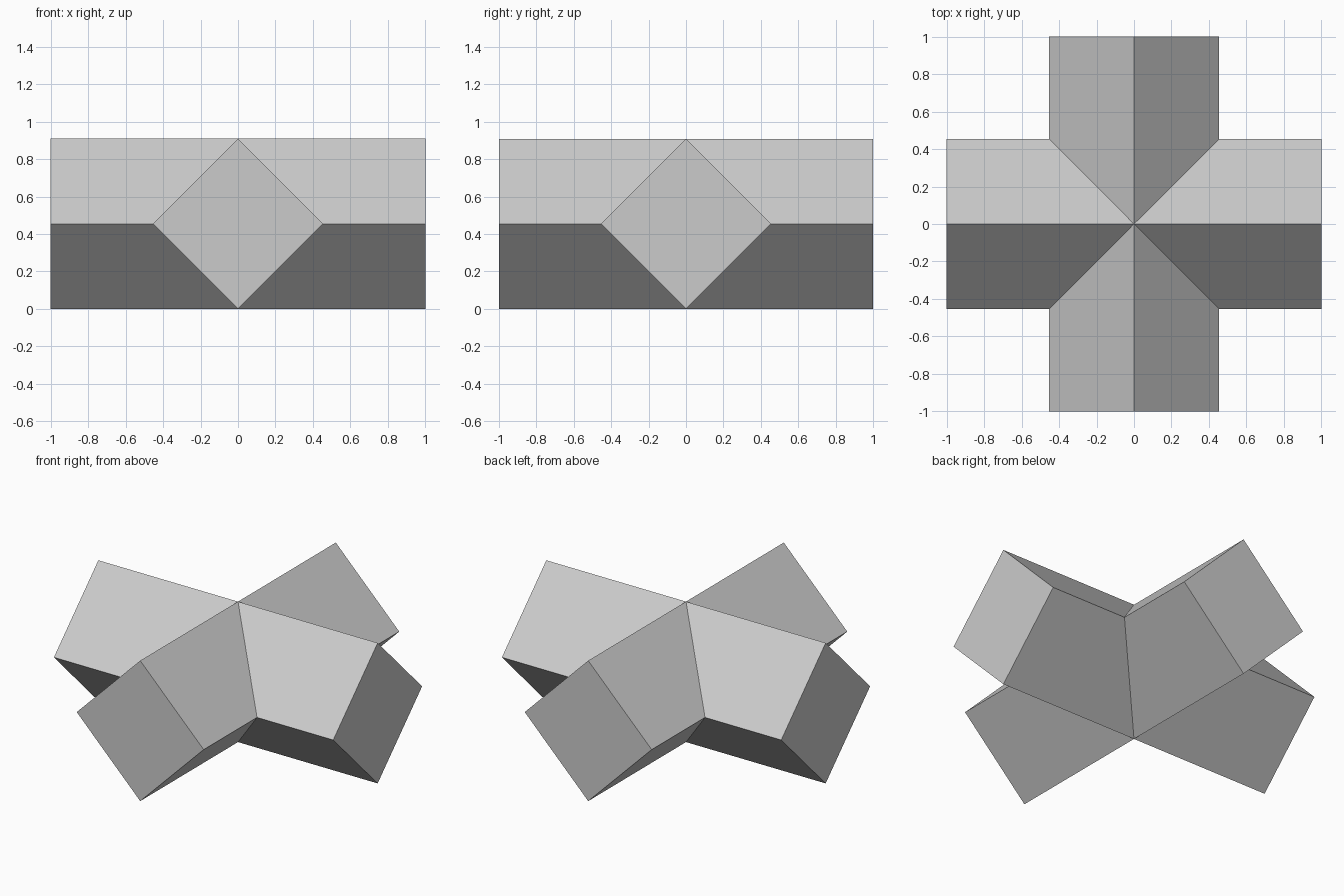
import bpy, bmesh
from math import pi
from mathutils import Matrix, Vector

if "Cube" in bpy.data.objects:
    bpy.data.objects.remove(bpy.data.objects["Cube"])

R = 0.4545   # half diagonal of the square bar section
L = 1.0      # arm reach from the centre

bm = bmesh.new()

# Four mitred arms, each a square bar turned on its edge
for i in range(4):
    turn = Matrix.Rotation(i * pi / 2, 3, 'Z')
    vert = lambda x, y, z: bm.verts.new(turn @ Vector((x, y, z)))
    outer = [vert(0, -L, 0), vert(R, -L, R), vert(0, -L, 2 * R), vert(-R, -L, R)]
    inner = [vert(0, 0, 0), vert(R, -R, R), vert(0, 0, 2 * R), vert(-R, -R, R)]
    bm.faces.new(outer)  # end cap
    for k in range(4):
        n = (k + 1) % 4
        bm.faces.new((outer[k], inner[k], inner[n], outer[n]))

# Weld the arms along their mitred seams
bmesh.ops.remove_doubles(bm, verts=bm.verts[:], dist=1e-4)
bmesh.ops.recalc_face_normals(bm, faces=bm.faces[:])

mesh = bpy.data.meshes.new("crossed_bars")
bm.to_mesh(mesh)
bm.free()
bpy.context.collection.objects.link(bpy.data.objects.new("crossed_bars", mesh))
